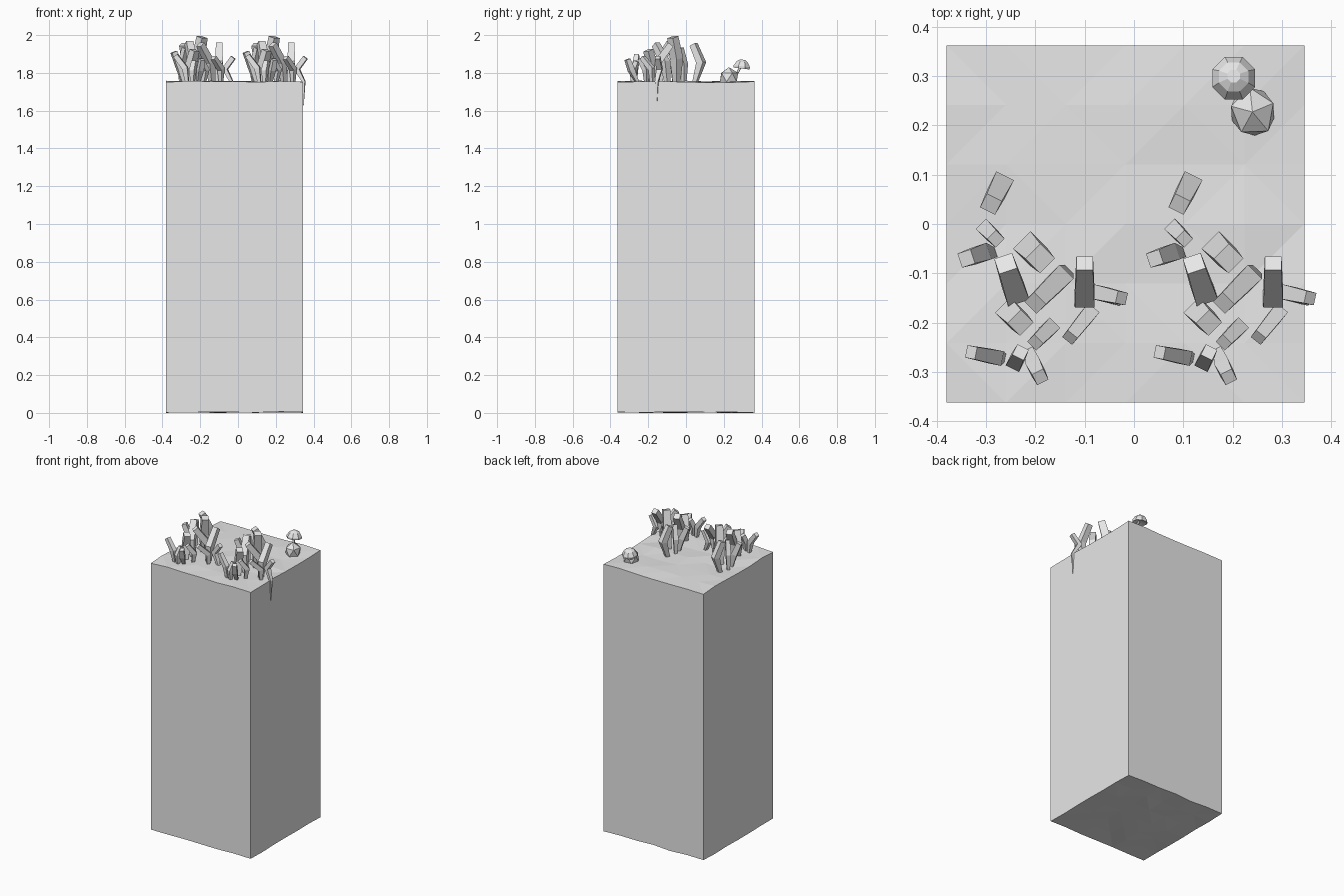
import bpy
import bmesh
import math
import random
from mathutils import Vector, Matrix

default_cube = bpy.data.objects.get("Cube")
if default_cube:
    bpy.data.objects.remove(default_cube, do_unlink=True)

random.seed(7)
GROUND = 1.755      # height of the block's upper surface

grey = bpy.data.materials.new("plain_grey")
grey.use_nodes = True
grey.diffuse_color = (0.8, 0.8, 0.8, 1)
grey.node_tree.nodes["Principled BSDF"].inputs["Base Color"].default_value = grey.diffuse_color


def finish(name, bm):
    """Turn a bmesh into a flat-shaded object."""
    bmesh.ops.recalc_face_normals(bm, faces=bm.faces)
    mesh = bpy.data.meshes.new(name)
    bm.to_mesh(mesh)
    bm.free()
    mesh.materials.append(grey)
    obj = bpy.data.objects.new(name, mesh)
    bpy.context.collection.objects.link(obj)
    return obj


def skin(bm, rings, cap_start=True):
    """Join rings of points into a tube with closed ends."""
    loops = [[bm.verts.new(p) for p in ring] for ring in rings]
    count = len(loops[0])
    for low, high in zip(loops, loops[1:]):
        for i in range(count):
            j = (i + 1) % count
            bm.faces.new((low[i], low[j], high[j], high[i]))
    if cap_start:
        bm.faces.new(loops[0][::-1])
    bm.faces.new(loops[-1])


# Tall block with slightly uneven upper and lower surfaces
bm = bmesh.new()
bmesh.ops.create_cube(bm, size=1)
bmesh.ops.subdivide_edges(bm, edges=bm.edges, cuts=5, use_grid_fill=True)
for v in bm.verts:
    on_top, on_bottom = v.co.z > 0.49, v.co.z < -0.49
    v.co = Vector((v.co.x * 0.725 - 0.0175, v.co.y * 0.724, (v.co.z + 0.5) * GROUND))
    if on_top:
        v.co.z += random.uniform(-0.006, 0.004)
    elif on_bottom:
        v.co.z += random.uniform(0, 0.008)
ends = [f for f in bm.faces if abs(f.normal.z) > 0.9]
bmesh.ops.triangulate(bm, faces=ends)
finish("block", bm)


def blade(bm, base, knee, tip, width):
    """Square bent stalk that tapers to a pointed root below the ground."""
    bend = tip - knee
    side = Vector((-bend.y, bend.x, 0)).normalized()
    root = Vector((base.x, base.y, GROUND - 0.135))
    path = [root, base, knee, tip]
    rings = []
    for i, (p, w) in enumerate(zip(path, (0.03, 0.6, 1.0, 0.85))):
        along = (path[min(i + 1, 3)] - path[max(i - 1, 0)]).normalized()
        if i < 2:
            along = Vector((0, 0, 1))
        across = along.cross(side).normalized()
        r = width * w / 2
        rings.append([p + side * a * r + across * b * r
                      for a, b in ((-1, -1), (1, -1), (1, 1), (-1, 1))])
    skin(bm, rings)


# Blades in hundredths: base x y, knee x y, tip x y, height, width
BLADES = [
    (-28, 5, -27, 8, -29, 4, 20, 4),
    (-30, -1, -30, -1, -28, -3, 18, 3),
    (-29, -6, -31, -6, -34, -7, 16, 3.5),
    (-22, -5, -21, -5, -19, -7, 24, 5),
    (-23, -14, -24, -14, -26, -8, 21, 4.5),
    (-14, -10, -15, -11, -20, -16, 20, 4),
    (-11, -15, -10, -15, -10, -8, 20, 4),
    (-3.5, -15.5, -7, -14, -2.5, -15, 13, 3),
    (-9, -18, -9, -18, -13, -23, 13, 3),
    (-24, -20, -25, -18, -23, -20, 17, 4.5),
    (-18, -21, -17, -21, -20, -24, 12, 3),
    (-24, -28, -24, -28, -23, -26, 11, 3),
    (-21, -26, -20, -29, -19, -31, 12, 3),
    (-27, -27, -28, -27, -33, -26, 14, 3),
]


# Two matching tufts
for name, shift in (("right_tuft", 0), ("left_tuft", 0.382)):
    bm = bmesh.new()
    for row in BLADES:
        bx, by, kx, ky, tx, ty, h, w = (n / 100 for n in row)
        blade(bm,
              Vector((bx + shift, by, GROUND)),
              Vector((kx + shift, ky, GROUND + h * 0.5)),
              Vector((tx + shift, ty, GROUND + h - w * 0.12)), w)
    finish(name, bm)

# Faceted stone
bm = bmesh.new()
bmesh.ops.create_icosphere(bm, subdivisions=1, radius=1)
for v in bm.verts:
    v.co = Vector((v.co.x * 0.052, v.co.y * 0.056, max(v.co.z, -0.4) * 0.055))
    v.co.xy *= random.uniform(0.94, 1.06)
bmesh.ops.rotate(bm, verts=bm.verts, matrix=Matrix.Rotation(0.4, 3, "Z"))
bmesh.ops.translate(bm, verts=bm.verts, vec=(0.24, 0.227, GROUND + 0.02))
finish("stone", bm)


def circle(centre, radius, count=8):
    return [centre + Vector((math.cos(a), math.sin(a), 0)) * radius
            for a in (math.tau * (i + 0.5) / count for i in range(count))]


# Mushroom stalk leaning out of the stone
cap_base = Vector((0.202, 0.294, GROUND + 0.068))
bm = bmesh.new()
skin(bm, [circle(Vector((0.222, 0.25, GROUND + 0.02)), 0.011, 5),
          circle(Vector((0.212, 0.272, GROUND + 0.045)), 0.008, 5),
          circle(cap_base + Vector((0, 0, 0.02)), 0.008, 5)])
finish("mushroom_stalk", bm)

# Mushroom cap
bm = bmesh.new()
profile = [(0.014, 0.008), (0.046, 0), (0.047, 0.012), (0.032, 0.036), (0.014, 0.047)]
skin(bm, [circle(Vector((0, 0, z)), r) for r, z in profile])
bmesh.ops.rotate(bm, verts=bm.verts, matrix=Matrix.Rotation(-0.12, 3, "X"))
bmesh.ops.translate(bm, verts=bm.verts, vec=cap_base)
finish("mushroom_cap", bm)
